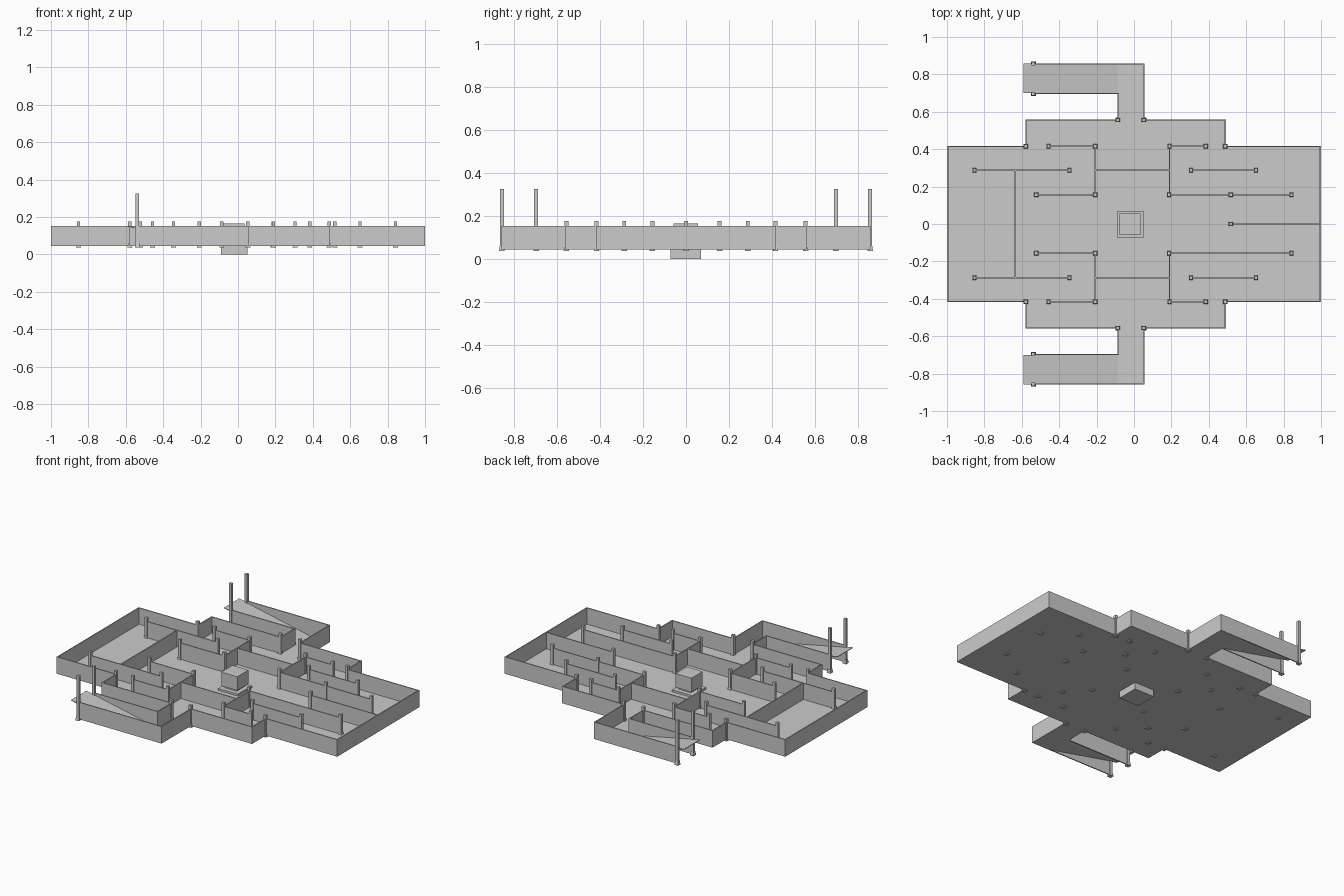
import bpy, bmesh

if "Cube" in bpy.data.objects:
    bpy.data.objects.remove(bpy.data.objects["Cube"])

FLOOR, TOP = 0.044, 0.153      # floor underside and wall top
WALL = 0.007                   # wall thickness


def make_object(name, bm):
    bmesh.ops.recalc_face_normals(bm, faces=bm.faces)
    mesh = bpy.data.meshes.new(name)
    bm.to_mesh(mesh)
    bm.free()
    ob = bpy.data.objects.new(name, mesh)
    bpy.context.collection.objects.link(ob)
    return ob


def add_box(bm, x0, x1, y0, y1, z0, z1, taper=1.0):
    verts = bmesh.ops.create_cube(bm, size=1)["verts"]
    for v in verts:
        k = taper if v.co.z > 0 else 1.0
        v.co.x = (x0 + x1) / 2 + v.co.x * k * (x1 - x0)
        v.co.y = (y0 + y1) / 2 + v.co.y * k * (y1 - y0)
        v.co.z = z1 if v.co.z > 0 else z0


def prism(name, outline, axis, depth):
    """Extrude a flat outline of 3D points along one axis."""
    bm = bmesh.new()
    face = bm.faces.new([bm.verts.new(p) for p in outline])
    new = bmesh.ops.extrude_face_region(bm, geom=[face])["geom"]
    for v in new:
        if isinstance(v, bmesh.types.BMVert):
            v.co[axis] += depth
    return make_object(name, bm)


def wall(bm, a, b):
    h = WALL / 2
    add_box(bm, min(a[0], b[0]) - h, max(a[0], b[0]) + h,
            min(a[1], b[1]) - h, max(a[1], b[1]) + h, FLOOR, TOP)


def both(paths):
    """Each path plus its mirror image across y = 0."""
    for path in paths:
        yield path
        if any(y for _, y in path):
            yield [(x, -y) for x, y in path]


# Floor slab: stepped plan with a corridor at front and back
half = [(1, 0.417), (0.49, 0.417), (0.49, 0.559), (0.055, 0.559), (0.055, 0.857),
        (-0.085, 0.857), (-0.085, 0.559), (-0.58, 0.559), (-0.58, 0.417), (-1, 0.417)]
plan = half + [(x, -y) for x, y in reversed(half)]
prism("floor", [(x, y, FLOOR) for x, y in plan], 2, 0.004)

# Entrance ramps climbing from the corridors
for side, y0 in (("back", 0.700), ("front", -0.857)):
    prism(side + "_ramp", [(-0.085, y0, FLOOR), (-0.085, y0, 0.048),
                           (-0.59, y0, 0.152), (-0.59, y0, 0.148)], 1, 0.157)

# Outer walls follow the plan and flank the ramps
outer = [[(-0.538, 0.698), (-0.085, 0.698), (-0.085, 0.556), (-0.577, 0.556),
          (-0.577, 0.4145), (-0.9965, 0.4145), (-0.9965, 0)],
         [(-0.538, 0.8545), (0.053, 0.8545), (0.053, 0.556), (0.488, 0.556),
          (0.488, 0.4145), (0.9965, 0.4145), (0.9965, 0)]]
bm = bmesh.new()
for path in both(outer):
    for a, b in zip(path, path[1:]):
        wall(bm, a, b)
make_object("outer_walls", bm)

# Inner partitions
inner = [[(-0.457, 0.416), (-0.207, 0.416)], [(0.19, 0.416), (0.384, 0.416)],
         [(-0.853, 0.287), (-0.345, 0.287)], [(-0.207, 0.287), (0.19, 0.287)],
         [(0.305, 0.287), (0.652, 0.287)], [(-0.522, 0.156), (-0.207, 0.156)],
         [(0.19, 0.156), (0.842, 0.156)], [(-0.207, 0.156), (-0.207, 0.416)],
         [(0.19, 0.156), (0.19, 0.416)], [(0.518, 0), (0.9965, 0)],
         [(-0.635, 0), (-0.635, 0.287)]]
bm = bmesh.new()
for a, b in both(inner):
    wall(bm, a, b)
make_object("inner_walls", bm)

# Posts with flared feet, in mirrored rows; the ramp posts are tall
rows = {0.856: [-0.538], 0.697: [-0.538], 0.556: [-0.087, 0.053],
        0.416: [-0.578, -0.457, -0.207, 0.19, 0.384, 0.487],
        0.287: [-0.853, -0.345, 0.305, 0.652], 0.156: [-0.522, -0.207, 0.187, 0.842]}
spots = [(x, s * y) for y, xs in rows.items() for x in xs for s in (1, -1)]
spots += [(0.518, 0), (0.518, 0.156)]
bm = bmesh.new()
for x, y in spots:
    top = 0.325 if abs(y) > 0.6 else 0.177
    add_box(bm, x - 0.009, x + 0.009, y - 0.009, y + 0.009, 0.037, top)
    add_box(bm, x - 0.013, x + 0.013, y - 0.013, y + 0.013, 0.037, 0.062, 0.75)
make_object("posts", bm)

# Central pedestal: base through the floor, narrow neck, block on top
for name, r, z0, z1 in (("pedestal_base", 0.071, 0, 0.061),
                        ("pedestal_neck", 0.042, 0.061, 0.075),
                        ("pedestal_block", 0.057, 0.075, 0.164)):
    bm = bmesh.new()
    add_box(bm, -0.021 - r, -0.021 + r, -r - 0.002, r - 0.002, z0, z1)
    make_object(name, bm)
